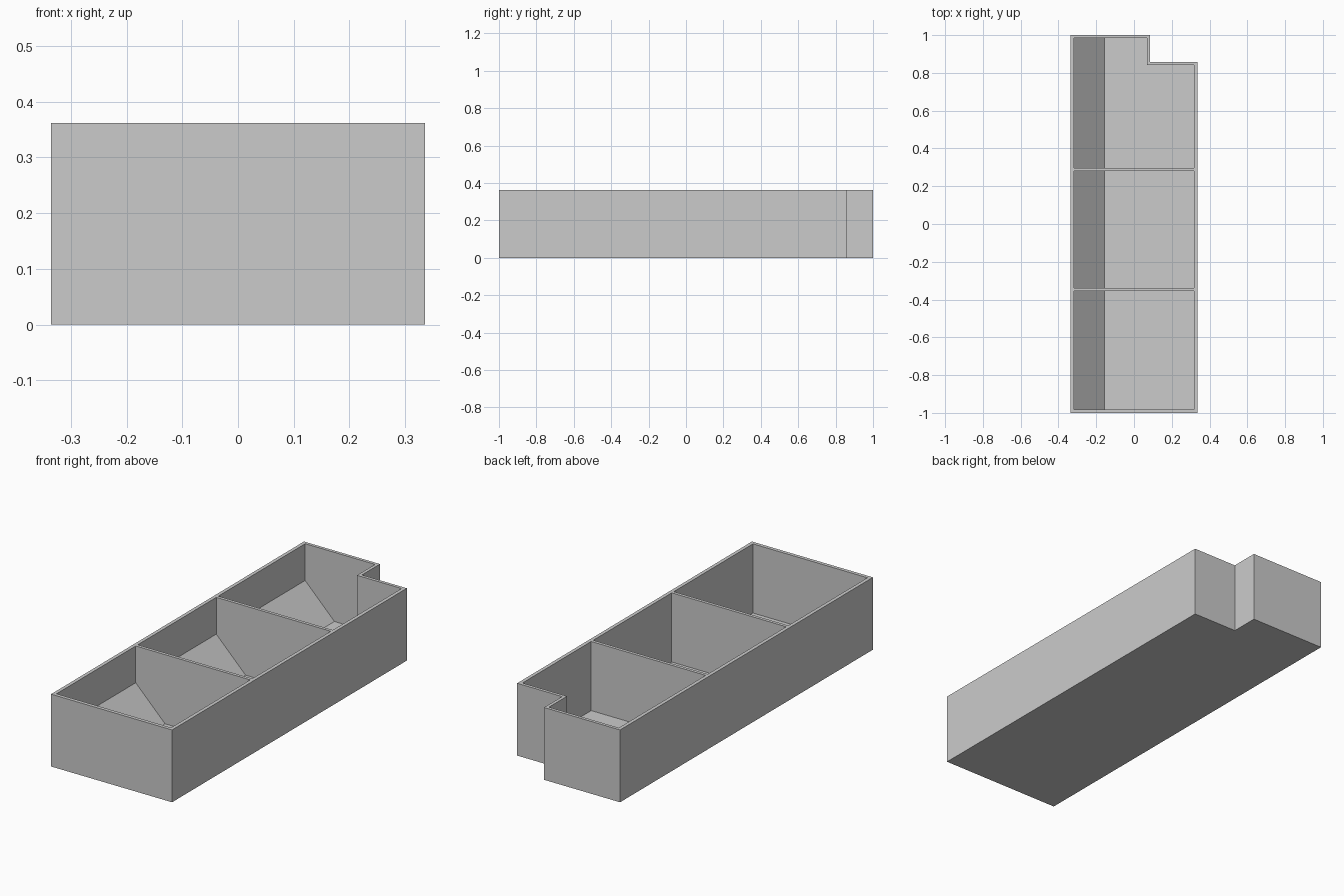
import bpy
import bmesh
from mathutils import Vector

cube = bpy.data.objects.get("Cube")
if cube:
    bpy.data.objects.remove(cube, do_unlink=True)

HX, HY, H = 0.335, 1.0, 0.362        # outer half width, half length, height
WALL, FLOOR = 0.018, 0.016           # wall and floor thickness
NX, NY = 0.086, 0.857                # inner corner of the back notch
RAMP_X = -0.155                      # foot of the 45 degree ramp
IX = HX - WALL

grey = bpy.data.materials.new("plain grey")
grey.use_nodes = True
colour = (0.6, 0.6, 0.6, 1)
grey.diffuse_color = colour
grey.node_tree.nodes["Principled BSDF"].inputs["Base Color"].default_value = colour


def prism(name, outline, z0, z1, ramp=False):
    """Extrude a plan outline upward; optionally slice off the ramp corner."""
    bm = bmesh.new()
    base = bm.faces.new([bm.verts.new((x, y, z0)) for x, y in outline])
    top = bmesh.ops.extrude_face_region(bm, geom=[base])["geom"]
    bmesh.ops.translate(bm, vec=(0, 0, z1 - z0),
                        verts=[g for g in top if isinstance(g, bmesh.types.BMVert)])
    if ramp:
        cut = bmesh.ops.bisect_plane(
            bm, geom=bm.verts[:] + bm.edges[:] + bm.faces[:],
            plane_co=(RAMP_X, 0, FLOOR), plane_no=Vector((1, 0, 1)).normalized(),
            clear_inner=True)["geom_cut"]
        bmesh.ops.contextual_create(
            bm, geom=[g for g in cut if isinstance(g, bmesh.types.BMEdge)])
    bmesh.ops.recalc_face_normals(bm, faces=bm.faces)
    mesh = bpy.data.meshes.new(name)
    bm.to_mesh(mesh)
    bm.free()
    mesh.materials.append(grey)
    obj = bpy.data.objects.new(name, mesh)
    bpy.context.collection.objects.link(obj)
    return obj


def notched(hx, y0, y1, nx, ny):
    return [(-hx, y0), (hx, y0), (hx, ny), (nx, ny), (nx, y1), (-hx, y1)]


def rectangle(hx, y0, y1):
    return [(-hx, y0), (hx, y0), (hx, y1), (-hx, y1)]


# Solid tray block with the notched back corner
tray = prism("divided_tray", notched(HX, -HY, HY, NX, NY), 0, H)

# Three compartments, each with a ramp along the right-hand wall
pockets = [
    rectangle(IX, -0.982, -0.356),
    rectangle(IX, -0.340, 0.281),
    notched(IX, 0.297, 0.984, NX - 0.016, NY - 0.016),
]
bpy.context.view_layer.objects.active = tray
for i, outline in enumerate(pockets):
    cutter = prism(f"compartment_cutter_{i}", outline, FLOOR, H + 0.1, ramp=True)
    cutter.hide_render = True
    mod = tray.modifiers.new("compartment", "BOOLEAN")
    mod.operation = "DIFFERENCE"
    mod.solver = "EXACT"
    mod.object = cutter
    bpy.ops.object.modifier_apply(modifier=mod.name)
    bpy.data.objects.remove(cutter, do_unlink=True)
